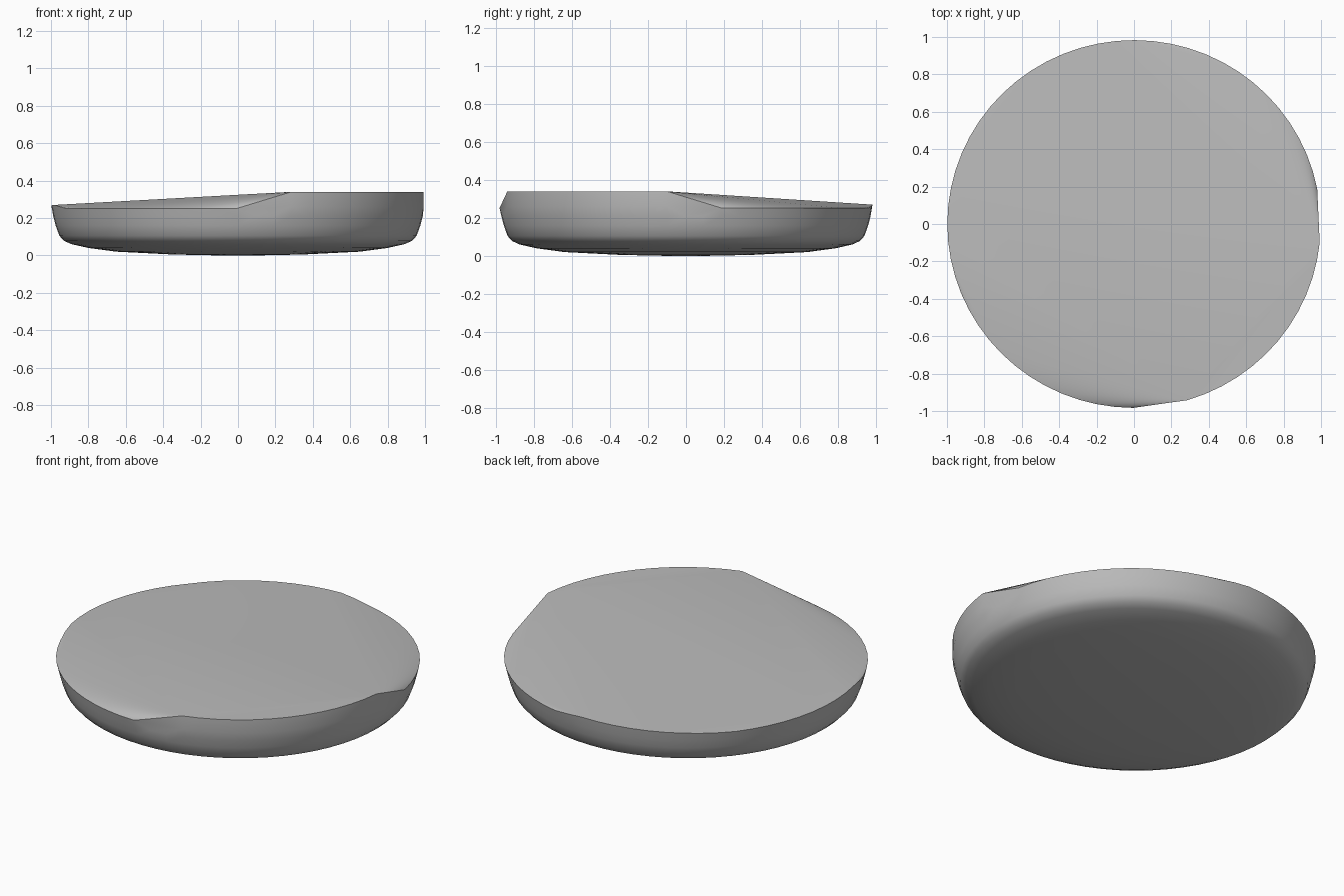
import bpy, bmesh
from math import sin, cos, radians, pi

cube = bpy.data.objects.get("Cube")
if cube:
    bpy.data.objects.remove(cube)

SEGMENTS = 64
HIGH_AXIS = radians(-39.6)   # direction of the middle of the raised lip
DEPTH = 0.985                # slightly narrower front to back

# Rounded underside and wall: (radius, height)
profile = [(0.1, 0), (0.35, 0.005), (0.65, 0.02), (0.8, 0.04), (0.89, 0.06),
           (0.93, 0.078), (0.955, 0.105), (0.975, 0.16), (0.988, 0.21)]


def rim_height(step):
    """Height of the rim, counted in steps away from the raised lip."""
    if step <= 6:
        return 0.34          # raised lip
    if step < 9:
        return None          # straight ramp beside the lip
    if step < 22:
        return 0.252         # low side
    if step == 22:
        return 0.262
    return 0.27 - 0.015 * (step - 23) / 9   # far edge


bm = bmesh.new()


def add_point(angle, radius, height):
    bm.verts.new((radius * cos(angle), DEPTH * radius * sin(angle), height))


# Rings of the body and its uneven rim
for i in range(SEGMENTS):
    angle = HIGH_AXIS + 2 * pi * i / SEGMENTS
    step = min(i, SEGMENTS - i)
    for radius, height in profile:
        add_point(angle, radius, height)
    top = rim_height(step)
    if top is not None:
        if step <= 6:
            add_point(angle, 0.998, 0.26)
        add_point(angle, 0.998, top)

# Taut skin over the rings, closing the sloped top
hull = bmesh.ops.convex_hull(bm, input=bm.verts)
unused = {g for g in hull["geom_interior"] + hull["geom_unused"]
          if isinstance(g, bmesh.types.BMVert)}
bmesh.ops.delete(bm, geom=list(unused), context="VERTS")
bmesh.ops.dissolve_limit(bm, angle_limit=radians(0.3), verts=bm.verts, edges=bm.edges)
bmesh.ops.recalc_face_normals(bm, faces=bm.faces)

mesh = bpy.data.meshes.new("dish_body")
bm.to_mesh(mesh)
bm.free()
body = bpy.data.objects.new("dish_body", mesh)
bpy.context.collection.objects.link(body)

# Plain grey
grey = bpy.data.materials.new("plain_grey")
grey.use_nodes = True
colour = (0.5, 0.5, 0.5, 1)
grey.diffuse_color = colour
grey.node_tree.nodes["Principled BSDF"].inputs["Base Color"].default_value = colour
mesh.materials.append(grey)

# Smooth wall and underside, crisp rim
bpy.ops.object.select_all(action="DESELECT")
body.select_set(True)
bpy.context.view_layer.objects.active = body
bpy.ops.object.shade_smooth_by_angle(angle=radians(30))
